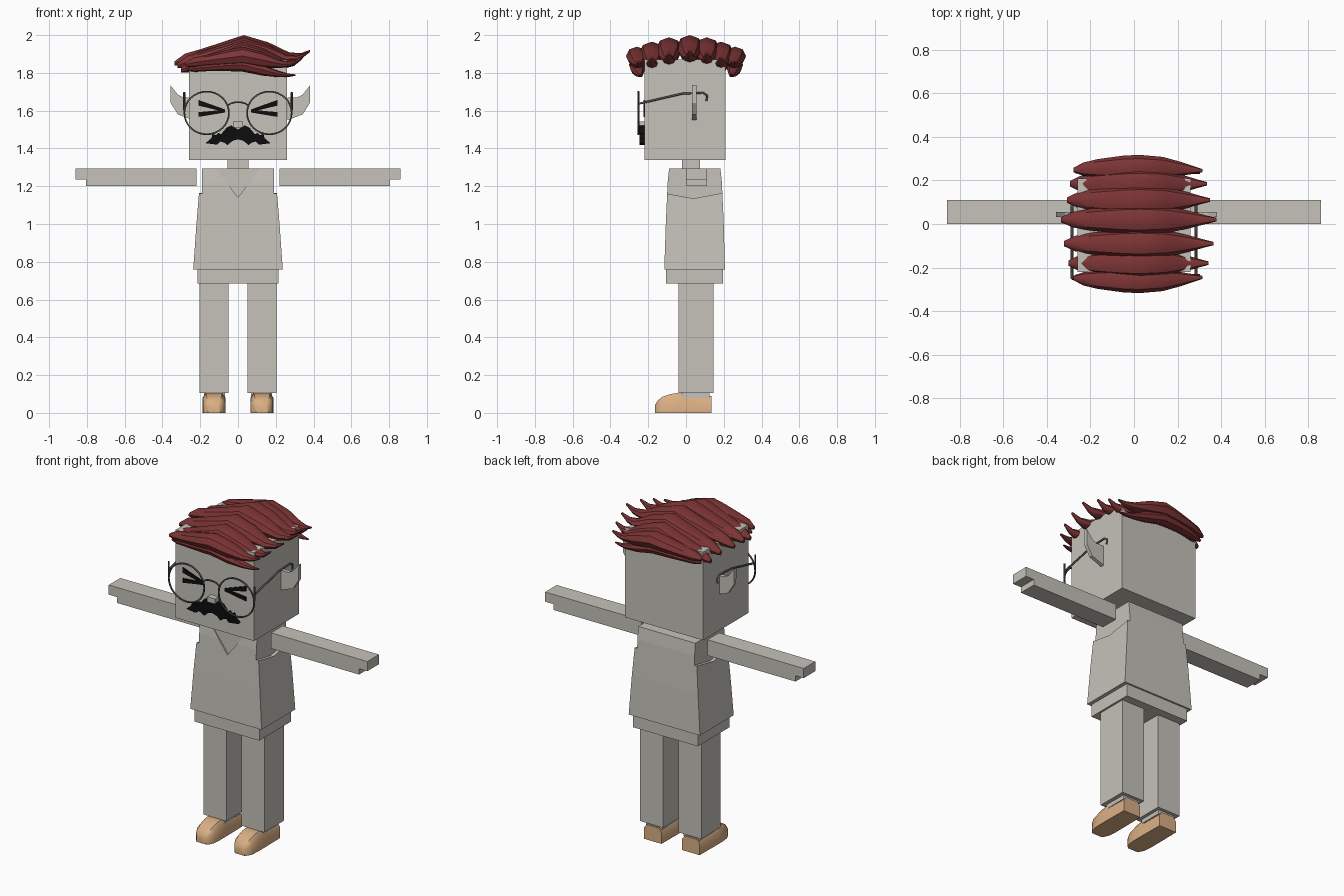
import bpy, bmesh, math
from mathutils import Vector

old = bpy.data.objects.get("Cube")
if old:
    bpy.data.objects.remove(old, do_unlink=True)


def material(name, rgb):
    m = bpy.data.materials.new(name)
    m.use_nodes = True
    m.diffuse_color = (*rgb, 1)
    node = m.node_tree.nodes["Principled BSDF"]
    node.inputs["Base Color"].default_value = (*rgb, 1)
    node.inputs["Roughness"].default_value = 0.8
    return m


GREY = material("warm_grey", (0.56, 0.54, 0.49))
RED = material("dark_red", (0.21, 0.035, 0.036))
TAN = material("tan", (0.7, 0.43, 0.23))
BLACK = material("black", (0.004, 0.004, 0.004))
WIRE = material("wire_grey", (0.08, 0.08, 0.075))


def loft(name, rings, mat, smooth=False):
    """Skin closed rings of equal length and cap both ends."""
    bm = bmesh.new()
    loops = [[bm.verts.new(p) for p in ring] for ring in rings]
    n = len(loops[0])
    for a, b in zip(loops, loops[1:]):
        for i in range(n):
            j = (i + 1) % n
            bm.faces.new((a[i], a[j], b[j], b[i]))
    bm.faces.new(loops[0])
    bm.faces.new(loops[-1])
    bmesh.ops.recalc_face_normals(bm, faces=bm.faces)
    me = bpy.data.meshes.new(name)
    bm.to_mesh(me)
    bm.free()
    me.materials.append(mat)
    ob = bpy.data.objects.new(name, me)
    bpy.context.collection.objects.link(ob)
    if smooth:
        bpy.ops.object.select_all(action="DESELECT")
        ob.select_set(True)
        bpy.context.view_layer.objects.active = ob
        bpy.ops.object.shade_smooth_by_angle(angle=math.radians(40))
    return ob


def prism(name, pts, axis, a, b, mat):
    """Extrude an outline along x (outline in y, z) or along y (outline in x, z)."""
    def place(p, t):
        return (t, p[0], p[1]) if axis == "x" else (p[0], t, p[1])
    return loft(name, [[place(p, t) for p in pts] for t in (a, b)], mat)


def box(name, x0, x1, y0, y1, z0, z1, mat=GREY):
    return prism(name, [(x0, z0), (x1, z0), (x1, z1), (x0, z1)], "y", y0, y1, mat)


def wire(name, points, radius, cyclic=False):
    cu = bpy.data.curves.new(name, "CURVE")
    cu.dimensions = "3D"
    cu.bevel_depth = radius
    cu.bevel_resolution = 1
    sp = cu.splines.new("POLY")
    sp.points.add(len(points) - 1)
    for q, p in zip(sp.points, points):
        q.co = (*p, 1)
    sp.use_cyclic_u = cyclic
    cu.use_fill_caps = True
    cu.materials.append(WIRE)
    ob = bpy.data.objects.new(name, cu)
    bpy.context.collection.objects.link(ob)


def carve(ob, cutter):
    mod = ob.modifiers.new("carve", "BOOLEAN")
    mod.operation = "DIFFERENCE"
    mod.object = cutter
    bpy.context.view_layer.objects.active = ob
    bpy.ops.object.modifier_apply(modifier=mod.name)
    bpy.data.objects.remove(cutter, do_unlink=True)


# Body
box("head", -0.26, 0.26, -0.22, 0.21, 1.34, 1.87)
box("neck", -0.055, 0.055, -0.02, 0.075, 1.28, 1.35)
box("hips", -0.215, 0.215, -0.105, 0.195, 0.685, 0.77)
sections = [(0.76, 0.237, -0.115, 0.206), (1.0, 0.22, -0.107, 0.2),
            (1.22, 0.202, -0.097, 0.19), (1.293, 0.195, -0.09, 0.182)]
shirt = loft("shirt", [[(-w, f, z), (w, f, z), (w, b, z), (-w, b, z)]
                       for z, w, f, b in sections], GREY)
# Neckline and armholes
carve(shirt, prism("neck_cut", [(0, 1.14), (0.12, 1.3), (-0.12, 1.3)], "y",
                   -0.2, -0.09, GREY))
armhole = [(-0.15, 1.17), (0.04, 1.135), (0.25, 1.175), (0.25, 1.32), (-0.15, 1.32)]
for s in (1, -1):
    carve(shirt, prism("arm_cut", armhole, "x", s * 0.19, s * 0.3, GREY))

# Paired limbs, shoes, ears, eyes and glasses
arm = [(0.22, 1.2), (0.805, 1.2), (0.805, 1.235), (0.86, 1.235), (0.86, 1.293), (0.22, 1.295)]
ear = [(0.25, 1.67), (0.3, 1.67), (0.33, 1.685), (0.37, 1.735), (0.368, 1.64),
       (0.33, 1.58), (0.25, 1.55)]
shoe = [(0.135, 0.058, 0.09), (0.0, 0.06, 0.092), (-0.03, 0.06, 0.107), (-0.08, 0.06, 0.1),
        (-0.125, 0.056, 0.085), (-0.15, 0.046, 0.065), (-0.165, 0.032, 0.04)]
strokes = [[(0.21, 1.657), (0.07, 1.607), (0.07, 1.593), (0.21, 1.627)],
           [(0.21, 1.567), (0.07, 1.59), (0.07, 1.605), (0.21, 1.592)]]
for s, side in ((1, "left"), (-1, "right")):
    prism(side + "_arm", [(s * x, z) for x, z in arm], "y", 0.0, 0.11, GREY)
    box(side + "_leg", s * 0.05, s * 0.203, -0.04, 0.145, 0.105, 0.69)
    box(side + "_ankle", s * 0.07, s * 0.18, -0.02, 0.125, 0.08, 0.11)
    c = s * 0.127
    loft(side + "_shoe", [[(c - w, y, 0), (c + w, y, 0), (c + w, y, h * 0.75),
                           (c + w * 0.7, y, h), (c - w * 0.7, y, h), (c - w, y, h * 0.75)]
                          for y, w, h in shoe], TAN, True)
    prism(side + "_ear", [(s * x + 0.012, z) for x, z in ear], "y", 0.032, 0.055, GREY)
    for i, pts in enumerate(strokes):
        prism(f"{side}_eye_stroke_{i}", [(s * x, z) for x, z in pts], "y",
              -0.226, -0.219, BLACK)
    wire(side + "_rim", [(s * 0.166 + 0.118 * math.cos(t), -0.252, 1.588 + 0.113 * math.sin(t))
                         for t in (k * math.tau / 32 for k in range(32))], 0.005, True)
    wire(side + "_hinge", [(s * 0.285, -0.25, 1.6), (s * 0.285, -0.25, 1.685)], 0.005)
    wire(side + "_temple", [(s * 0.285, y, z) for y, z in
                            ((-0.25, 1.637), (-0.02, 1.69), (0.09, 1.695),
                             (0.112, 1.68), (0.108, 1.652))], 0.006)
wire("glasses_bridge", [(0.056 * math.cos(t), -0.252, 1.62 + 0.025 * math.sin(t))
                        for t in (k * math.pi / 8 for k in range(9))], 0.005)

# Nose and moustache
box("nose", -0.026, 0.026, -0.255, -0.21, 1.512, 1.543)
half = [(0.0, 1.5), (0.035, 1.522), (0.06, 1.51), (0.09, 1.475), (0.105, 1.482), (0.115, 1.47),
        (0.135, 1.477), (0.14, 1.455), (0.172, 1.428), (0.11, 1.42), (0.095, 1.437),
        (0.075, 1.432), (0.055, 1.418), (0.03, 1.44), (0.0, 1.448)]
for s, side in ((1, "left"), (-1, "right")):
    prism(side + "_moustache", [(s * x, z) for x, z in half], "y", -0.246, -0.218, BLACK)

# Hair: swept locks given as position, height, half height and half width
lock = [(-0.335, 1.85, 0.012, 0.012), (-0.28, 1.87, 0.032, 0.036), (-0.2, 1.89, 0.035, 0.05),
        (-0.06, 1.92, 0.05, 0.064), (0.03, 1.942, 0.058, 0.068), (0.16, 1.912, 0.05, 0.06),
        (0.27, 1.883, 0.026, 0.036), (0.33, 1.888, 0.016, 0.02), (0.38, 1.915, 0.006, 0.008)]


def hair_lock(name, y, drop, length=1.0, rise=1.0, bow=0.0, thick=1.0, tip=0.0):
    rings = []
    for x, z, hh, hw in lock:
        mid = 1 - (x / 0.38) ** 2
        cz = 1.87 + (z - 1.87) * rise - drop - tip * max(0, x / 0.38)
        cy = y + bow * mid
        rings.append([Vector((x * length, cy + hw * thick * math.cos(a),
                              cz + hh * thick * math.sin(a)))
                      for a in (k * math.tau / 8 for k in range(8))])
    return loft(name, rings, RED, True)


top_locks = [(-0.18, 0.035, 0.9), (-0.09, 0.012, 0.96), (0.02, 0.0, 1.0),
             (0.11, 0.012, 0.92), (0.185, 0.035, 0.88)]
for i, (y, drop, length) in enumerate(top_locks):
    hair_lock(f"top_lock_{i}", y, drop, length)
for s, side in ((-1, "front"), (1, "back")):
    hair_lock(side + "_upper_lock", s * 0.245, 0.015, 0.83, 0.5, s * 0.015, 0.85, 0.02)
    hair_lock(side + "_lower_lock", s * 0.235, 0.045, 0.8, 0.3, s * 0.025, 0.62, 0.05)
